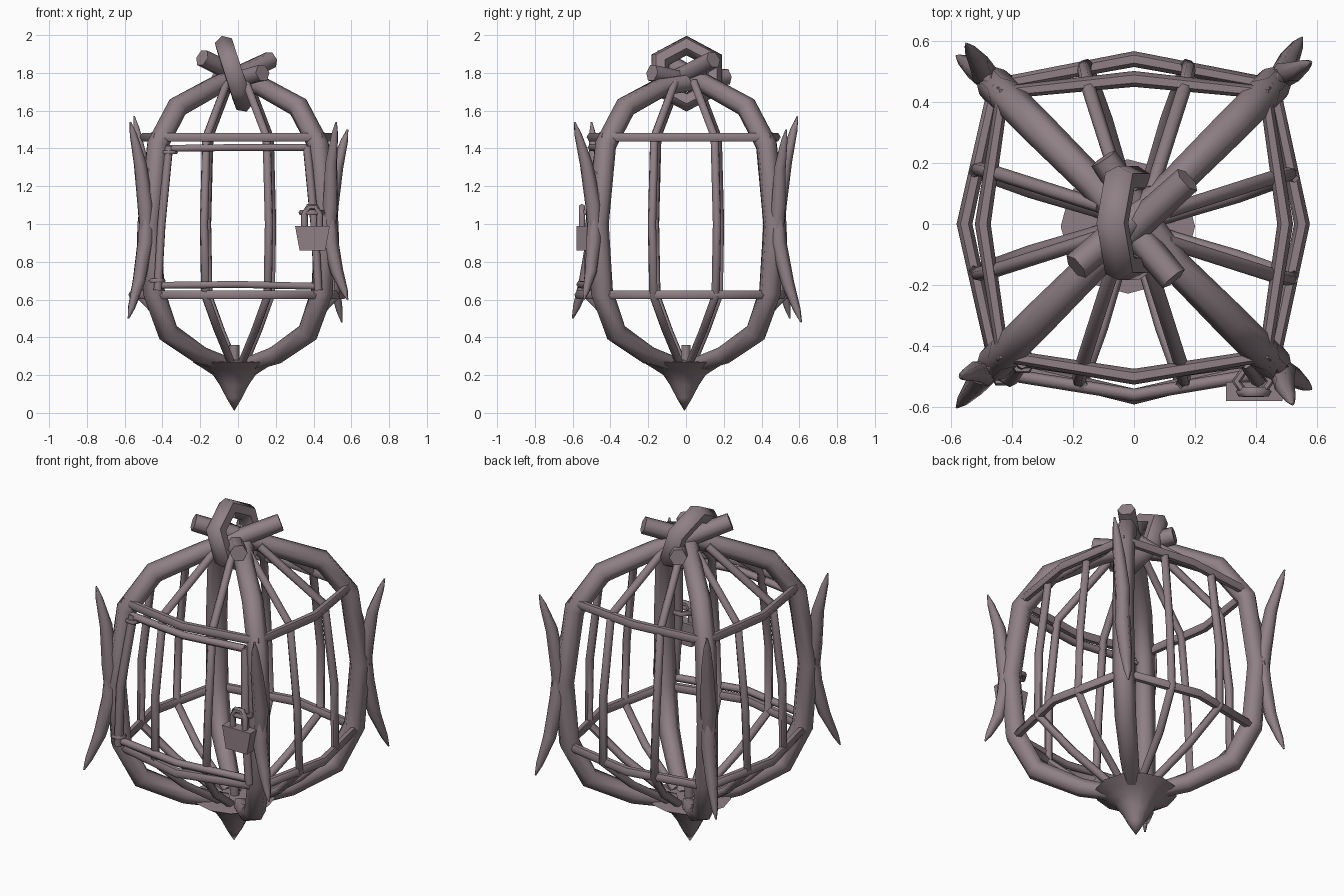
import bpy, bmesh, math
from mathutils import Matrix, Vector

if "Cube" in bpy.data.objects:
    bpy.data.objects.remove(bpy.data.objects["Cube"])

iron = bpy.data.materials.new("dusty_mauve_iron")
iron.diffuse_color = (0.275, 0.215, 0.235, 1)
iron.use_nodes = True
iron.node_tree.nodes["Principled BSDF"].inputs["Base Color"].default_value = iron.diffuse_color


def finish(ob, angle=40):
    ob.data.materials.clear()
    ob.data.materials.append(iron)
    bpy.ops.object.select_all(action='DESELECT')
    bpy.context.view_layer.objects.active = ob
    ob.select_set(True)
    bpy.ops.object.shade_smooth_by_angle(angle=math.radians(angle))
    return ob


def tube(name, pts, radius, radii=None, closed=False, res=1):
    """Six-sided tapered tube along a path, converted to mesh."""
    cu = bpy.data.curves.new(name, 'CURVE')
    cu.dimensions = '3D'
    cu.bevel_depth = radius
    cu.bevel_resolution = res
    cu.use_fill_caps = True
    sp = cu.splines.new('POLY')
    sp.points.add(len(pts) - 1)
    for i, p in enumerate(pts):
        sp.points[i].co = (*p, 1)
        sp.points[i].radius = radii[i] if radii else 1
    sp.use_cyclic_u = closed
    tmp = bpy.data.objects.new(name + "_path", cu)
    bpy.context.collection.objects.link(tmp)
    dg = bpy.context.evaluated_depsgraph_get()
    me = bpy.data.meshes.new_from_object(tmp.evaluated_get(dg))
    bpy.data.objects.remove(tmp)
    ob = bpy.data.objects.new(name, me)
    bpy.context.collection.objects.link(ob)
    return finish(ob, 62)


def from_bmesh(name, bm, angle=40):
    bmesh.ops.recalc_face_normals(bm, faces=bm.faces)
    me = bpy.data.meshes.new(name)
    bm.to_mesh(me)
    bm.free()
    ob = bpy.data.objects.new(name, me)
    bpy.context.collection.objects.link(ob)
    return finish(ob, angle)


# Four thick corner ribs whose upper ends cross over at the top
rib = [(0.13, 1.725), (0.32, 1.62), (0.425, 1.42), (0.465, 1.0),
       (0.445, 0.64), (0.37, 0.425), (0.20, 0.305), (0.04, 0.25)]
rib_r = [0.95, 1.05, 1.15, 1.15, 1.15, 1.2, 1.15, 1.0, 0.8]
stubs = {(-1, -1): (0.175, 0.145, 1.87), (1, 1): (-0.19, -0.14, 1.88),
         (-1, 1): (0.13, -0.18, 1.80), (1, -1): (-0.10, 0.215, 1.78)}
for (sx, sy), end in stubs.items():
    tube("corner_rib", [end] + [(sx * d, sy * d, z) for d, z in rib], 0.05, rib_r)

# Two crossing thorn leaves on the outside of each rib
tips = {(1, 1): ((0.58, 0.53, 1.50), (0.55, 0.61, 0.48)),
        (-1, 1): ((-0.55, 0.59, 1.57), (-0.58, 0.55, 0.50)),
        (-1, -1): ((-0.57, -0.50, 1.54), (-0.58, -0.60, 0.50)),
        (1, -1): ((0.52, -0.59, 1.54), (0.58, -0.54, 0.60))}
for (sx, sy), pair in tips.items():
    for tip, s in zip(pair, (1, -1)):
        t = Vector(tip)
        mid = Vector((sx * 0.49, sy * 0.49, 1.0 + s * 0.10))
        near = t.lerp(mid, 0.5) - Vector((sx, sy, 0)) * 0.012
        low = Vector((sx * 0.478, sy * 0.478, 1.0 - s * 0.16))
        end = Vector((sx * 0.465, sy * 0.465, 1.0 - s * 0.32))
        tube("thorn_leaf", [t, t.lerp(near, 0.3), near, mid, low, end], 0.043,
             [0.1, 0.45, 0.8, 1, 0.8, 0.1])


# Upper and lower bowed hoops
def hoop(name, z, corner, bows, r):
    pts = []
    for k, bow in enumerate(bows):   # front, right, back, left
        m = Matrix.Rotation(k * math.pi / 2, 3, 'Z')
        pts += [m @ Vector((0, -bow, z)), m @ Vector((corner, -corner, z))]
    tube(name, pts, r, closed=True)


hoop("upper_hoop", 1.46, 0.43, (0.50, 0.495, 0.475, 0.495), 0.026)
hoop("lower_hoop", 0.625, 0.455, (0.565, 0.55, 0.54, 0.555), 0.026)

# Two thin cage bars on each side
bar = [(0.05, 0.11, 1.75), (0.16, 0.455, 1.46), (0.172, 0.51, 1.0),
       (0.165, 0.52, 0.62), (0.10, 0.34, 0.44), (0.03, 0.10, 0.27)]
for k in range(4):
    m = Matrix.Rotation(k * math.pi / 2, 3, 'Z')
    for s in (-1, 1):
        tube("cage_bar", [m @ Vector((s * a - 0.008, -b, z)) for a, b, z in bar], 0.023)

# Door frame in the front opening
tube("door_top_rail", [(-0.38, -0.445, 1.40), (0, -0.50, 1.405), (0.36, -0.45, 1.405)], 0.021)
tube("door_bottom_rail", [(-0.43, -0.49, 0.675), (0, -0.56, 0.68), (0.42, -0.49, 0.67)], 0.021)
for s in (-1, 1):
    tube("door_stile", [(s * 0.365, -0.45, 1.41), (s * 0.405, -0.51, 1.0),
                        (s * 0.425, -0.50, 0.65)], 0.024)

# Hinge loops on the left of the door
for x, y, z in ((-0.365, -0.45, 1.38), (-0.43, -0.49, 0.70)):
    tube("hinge_loop", [(x + 0.035 * math.cos(a), y + 0.032 * math.sin(a), z)
                        for a in (i * math.pi / 3 for i in range(6))], 0.012, closed=True)

# Padlock with tapered body, shackle and hasp
bm = bmesh.new()
bmesh.ops.create_cube(bm, size=1)
for v in bm.verts:
    w = 0.092 if v.co.z > 0 else 0.068
    v.co = Vector((0.394 + math.copysign(w, v.co.x), -0.548 + v.co.y * 0.062,
                   0.925 + v.co.z * 0.13))
from_bmesh("padlock_body", bm, 20)
tube("padlock_shackle", [(0.352, -0.55, 0.98), (0.352, -0.55, 1.05), (0.375, -0.55, 1.09),
                         (0.41, -0.55, 1.09), (0.432, -0.55, 1.05), (0.432, -0.55, 0.98)], 0.018)
tube("hasp_loop", [(0.39 + 0.055 * math.cos(a), -0.515 + 0.045 * math.sin(a), 1.06)
                   for a in (i * math.pi / 3 for i in range(6))], 0.015, closed=True)

# Tilted six-sided hanging ring
m = Matrix.Translation((-0.022, 0.003, 1.795)) @ Matrix.Rotation(math.radians(-18), 4, 'Y')
tube("hanging_ring", [m @ Vector((0, 0.162 * math.sin(a), 0.157 * math.cos(a)))
                      for a in (i * math.pi / 3 for i in range(6))], 0.054, closed=True)

# Flared finial closing the bottom
sides = 12
bm = bmesh.new()
rings = []
for r, z in ((0.0, 0.28), (0.22, 0.268), (0.165, 0.235), (0.112, 0.20),
             (0.075, 0.145), (0.042, 0.08), (0.0, 0.01)):
    n = sides if r else 1
    rings.append([bm.verts.new((-0.02 + r * math.cos(math.tau * i / sides),
                                -0.008 + r * math.sin(math.tau * i / sides), z))
                  for i in range(n)])
for a, b in zip(rings, rings[1:]):
    for i in range(sides):
        j = (i + 1) % sides
        quad = [a[i % len(a)], a[j % len(a)], b[j % len(b)], b[i % len(b)]]
        bm.faces.new(list(dict.fromkeys(quad)))
from_bmesh("bottom_finial", bm, 50)

# Small peg holding the finial
tube("finial_peg", [(-0.02, 0, 0.25), (-0.02, 0, 0.36)], 0.027)
